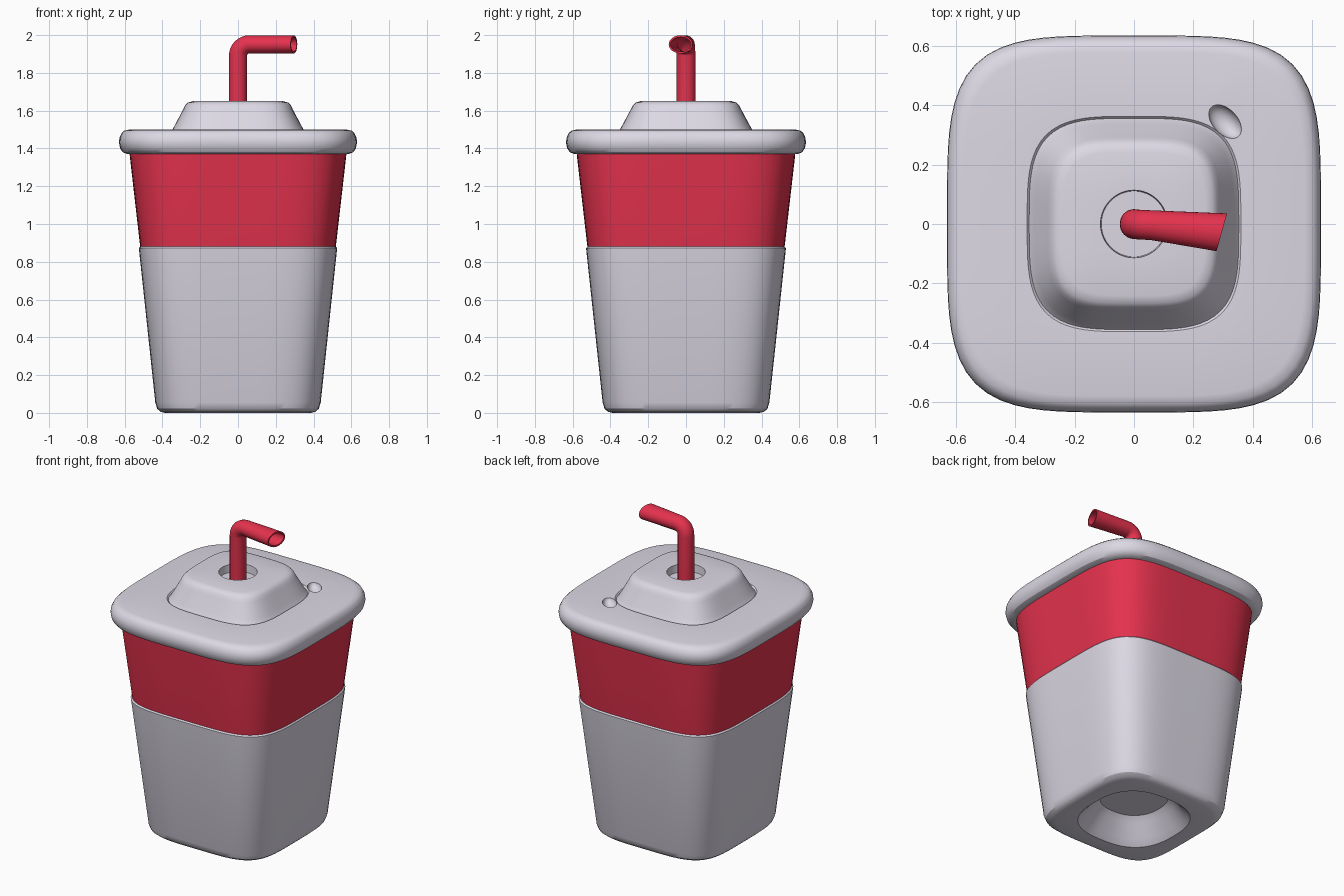
import bpy, bmesh, math
from mathutils import Vector, Matrix

if "Cube" in bpy.data.objects:
    bpy.data.objects.remove(bpy.data.objects["Cube"])

SEG = 96


def material(name, rgb):
    m = bpy.data.materials.new(name)
    m.diffuse_color = (*rgb, 1)
    m.use_nodes = True
    m.node_tree.nodes["Principled BSDF"].inputs["Base Color"].default_value = m.diffuse_color
    return m


white = material("cup_white", (0.72, 0.69, 0.78))
red = material("cup_red", (0.78, 0.032, 0.075))


def loft(name, rings, mats):
    """Skin a list of closed rings of points and cap both ends."""
    bm = bmesh.new()
    loops = [[bm.verts.new(p) for p in ring] for ring in rings]
    n = len(loops[0])
    for a, b in zip(loops, loops[1:]):
        for i in range(n):
            j = (i + 1) % n
            bm.faces.new((a[i], a[j], b[j], b[i]))
    bm.faces.new(loops[0][::-1])
    bm.faces.new(loops[-1])
    bmesh.ops.recalc_face_normals(bm, faces=bm.faces[:])
    me = bpy.data.meshes.new(name)
    bm.to_mesh(me)
    bm.free()
    for m in mats:
        me.materials.append(m)
    ob = bpy.data.objects.new(name, me)
    bpy.context.collection.objects.link(ob)
    return ob


def smooth(ob, deg=32):
    ob.data.shade_smooth()
    ob.data.set_sharp_from_angle(angle=math.radians(deg))


def squircle(r, z, n):
    """Rounded-square ring: half width r, height z, squareness n."""
    pts = []
    for i in range(SEG):
        t = 2 * math.pi * i / SEG
        c, s = math.cos(t), math.sin(t)
        k = r / (abs(c) ** n + abs(s) ** n) ** (1 / n)
        pts.append((k * c, k * s * 1.008, z))
    return pts


# Cup body with hollow underside and red upper band
body = loft("cup_body", [squircle(*p) for p in [
    (0.19, 0.14, 2.3), (0.22, 0.11, 2.4), (0.27, 0.035, 2.5), (0.305, 0, 2.6),
    (0.385, 0, 4.2), (0.41, 0.006, 4.3), (0.428, 0.022, 4.4), (0.438, 0.055, 4.5),
    (0.525, 0.872, 4.5), (0.518, 0.88, 4.5),
    (0.573, 1.36, 4.4), (0.575, 1.40, 4.4)]], [white, red])
for f in body.data.polygons:
    f.material_index = 1 if f.center.z > 0.878 else 0
smooth(body)

# Lid: rolled rim, raised dome and straw socket
lid = loft("lid", [squircle(*p) for p in [
    (0.50, 1.37, 4.2), (0.585, 1.37, 4.2), (0.61, 1.38, 4.2), (0.624, 1.40, 4.2),
    (0.630, 1.43, 4.2), (0.628, 1.455, 4.2), (0.617, 1.48, 4.2), (0.602, 1.494, 4.2),
    (0.575, 1.5, 4.2), (0.36, 1.5, 3.6), (0.353, 1.492, 3.6), (0.347, 1.5, 3.6),
    (0.335, 1.522, 3.6), (0.29, 1.607, 3.8), (0.28, 1.628, 3.8), (0.265, 1.643, 3.8),
    (0.24, 1.65, 3.8), (0.113, 1.65, 2), (0.11, 1.60, 2)]], [white])

# Small sip dimple cut in the lid
bm = bmesh.new()
bmesh.ops.create_uvsphere(bm, u_segments=32, v_segments=16, radius=1)
bm.transform(Matrix.Translation((0.307, 0.345, 1.505))
             @ Matrix.Rotation(math.radians(-47), 4, 'Z')
             @ Matrix.Diagonal((0.068, 0.042, 0.045, 1)))
cut_mesh = bpy.data.meshes.new("dimple_cutter")
bm.to_mesh(cut_mesh)
bm.free()
cut_mesh.materials.append(white)
cutter = bpy.data.objects.new("dimple_cutter", cut_mesh)
cutter.hide_render = True
bpy.context.collection.objects.link(cutter)
mod = lid.modifiers.new("dimple", 'BOOLEAN')
mod.operation = 'DIFFERENCE'
mod.solver = 'EXACT'
mod.object = cutter
bpy.context.view_layer.update()
done = bpy.data.meshes.new_from_object(
    lid.evaluated_get(bpy.context.evaluated_depsgraph_get()))
lid.modifiers.clear()
lid.data = done
bpy.data.objects.remove(cutter)
smooth(lid)

# Bent hollow straw: (centre, direction, half width, half height) along its path
BEND, TOP = 0.06, 1.951
stations = [((0, 0, 1.585), (0, 0, 1), 0.05, 0.048)]
for i in range(9):
    a = math.pi / 2 * i / 8
    stations.append(((BEND * (1 - math.cos(a)), -0.004 * i / 8, TOP - BEND + BEND * math.sin(a)),
                     (math.sin(a), -0.08 * math.sin(a), math.cos(a)), 0.05, 0.048))
stations.append(((0.296, -0.028, TOP), (0.963, -0.27, 0), 0.066, 0.048))


def straw_ring(station, shrink):
    centre, d, w, h = station
    d = Vector(d).normalized()
    # sideways axis stays horizontal through the bend
    side = Vector((0, 1, 0))
    side = (side - d * side.dot(d)).normalized()
    up = d.cross(side)
    return [Vector(centre) + side * (w - shrink) * math.cos(t) + up * (h - shrink) * math.sin(t)
            for t in (2 * math.pi * i / 32 for i in range(32))]


straw = loft("straw", [straw_ring(s, 0) for s in stations]
             + [straw_ring(s, 0.01) for s in reversed(stations[1:])], [red])
smooth(straw, 40)
